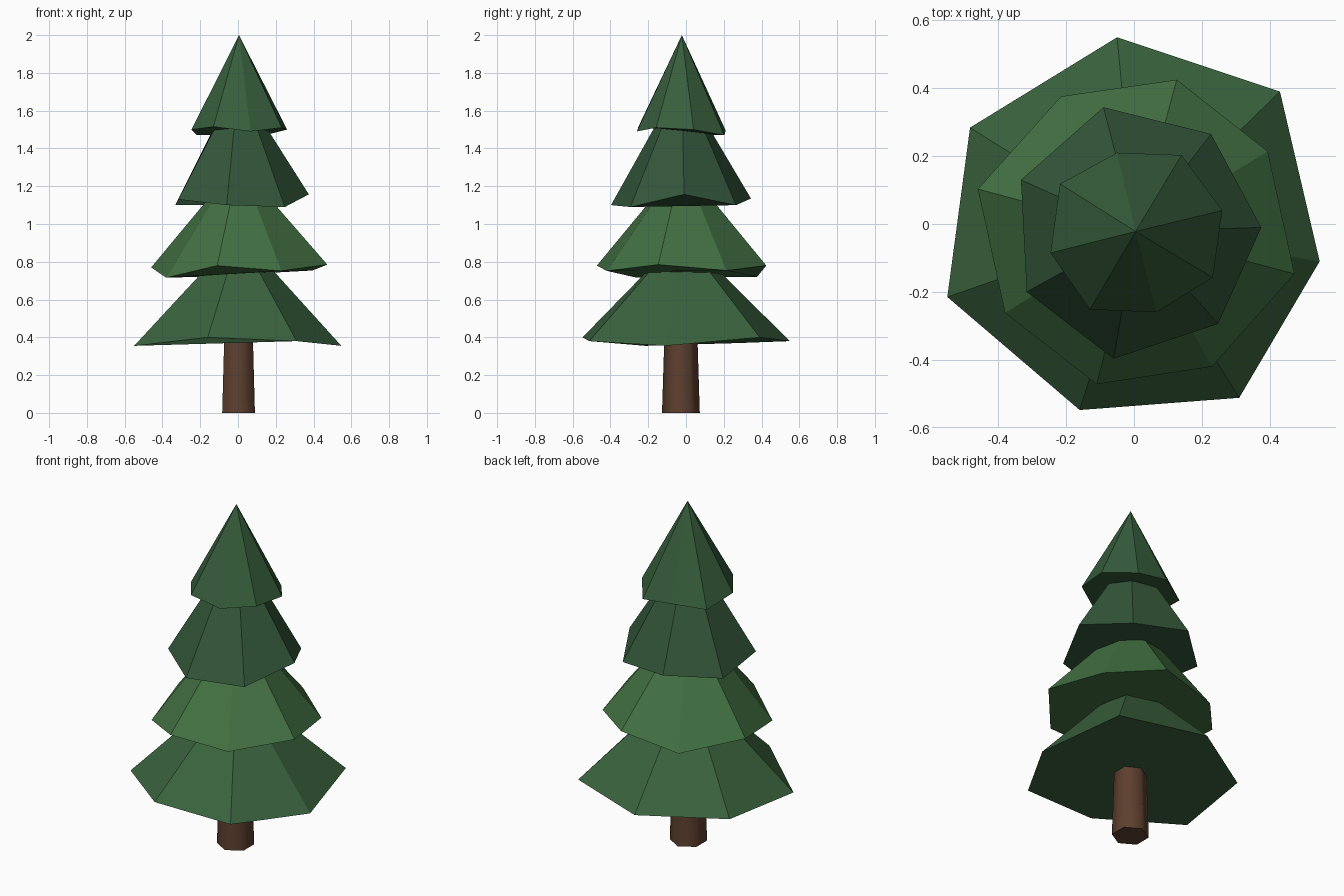
import bpy, bmesh, math

if "Cube" in bpy.data.objects:
    bpy.data.objects.remove(bpy.data.objects["Cube"])

CX, CY = 0.005, -0.022  # tree axis


def material(name, rgb):
    m = bpy.data.materials.new(name)
    m.diffuse_color = (*rgb, 1)
    m.use_nodes = True
    m.node_tree.nodes["Principled BSDF"].inputs["Base Color"].default_value = m.diffuse_color
    return m


def add_object(name, bm, mat):
    bmesh.ops.recalc_face_normals(bm, faces=bm.faces)
    me = bpy.data.meshes.new(name)
    bm.to_mesh(me)
    bm.free()
    me.materials.append(mat)
    ob = bpy.data.objects.new(name, me)
    bpy.context.collection.objects.link(ob)
    return ob


def tier(name, rim, top_z, ratio, rgb):
    """Uneven rim tapering to a small scaled ring, or to a point if ratio is 0."""
    bm = bmesh.new()
    low = [bm.verts.new(p) for p in rim]
    n = len(low)
    bm.faces.new(low)
    if ratio:
        high = [bm.verts.new((CX + (x - CX) * ratio, CY + (y - CY) * ratio, top_z))
                for x, y, z in rim]
        bm.faces.new(high)
        for i in range(n):
            j = (i + 1) % n
            bm.faces.new((low[i], low[j], high[j], high[i]))
    else:
        tip = bm.verts.new((CX, CY, top_z))
        for i in range(n):
            bm.faces.new((low[i], low[(i + 1) % n], tip))
    add_object(name, bm, material(name, rgb))


# Foliage tiers, bottom to top
tier("foliage_bottom", [
    (-.05, .55, .38), (.43, .39, .40), (.547, -.11, .355), (.31, -.512, .38),
    (-.16, -.548, .40), (-.55, -.215, .355), (-.483, .284, .37)],
    .81, .24, (.042, .125, .047))
tier("foliage_lower", [
    (.126, .425, .78), (.394, .214, .754), (.473, -.147, .785), (.23, -.42, .752),
    (-.11, -.472, .78), (-.38, -.262, .716), (-.46, .103, .77), (-.215, .376, .72)],
    1.15, .32, (.055, .165, .055))
tier("foliage_upper", [
    (-.09, .344, 1.135), (.227, .265, 1.10), (.375, -.01, 1.157), (.248, -.294, 1.09),
    (-.06, -.397, 1.10), (-.316, -.2, 1.13), (-.333, .13, 1.10)],
    1.53, .36, (.034, .095, .042))
tier("foliage_top", [
    (-.05, .21, 1.495), (.14, .203, 1.47), (.26, .04, 1.50), (.232, -.158, 1.51),
    (.066, -.26, 1.49), (-.13, -.252, 1.515), (-.246, -.085, 1.50), (-.218, .118, 1.47)],
    2.0, 0, (.038, .112, .045))

# Tapered six-sided trunk
bm = bmesh.new()
rings = []
for r, z in ((.1, 0), (.085, .48)):
    rings.append([bm.verts.new((.003 + r * math.cos(math.radians(30 + 60 * i)),
                                -.027 + r * math.sin(math.radians(30 + 60 * i)), z))
                  for i in range(6)])
    bm.faces.new(rings[-1])
for i in range(6):
    j = (i + 1) % 6
    f = bm.faces.new((rings[0][i], rings[0][j], rings[1][j], rings[1][i]))
trunk = add_object("trunk", bm, material("bark", (.11, .05, .028)))
bpy.context.view_layer.objects.active = trunk
trunk.select_set(True)
bpy.ops.object.shade_smooth_by_angle(angle=math.radians(65))
